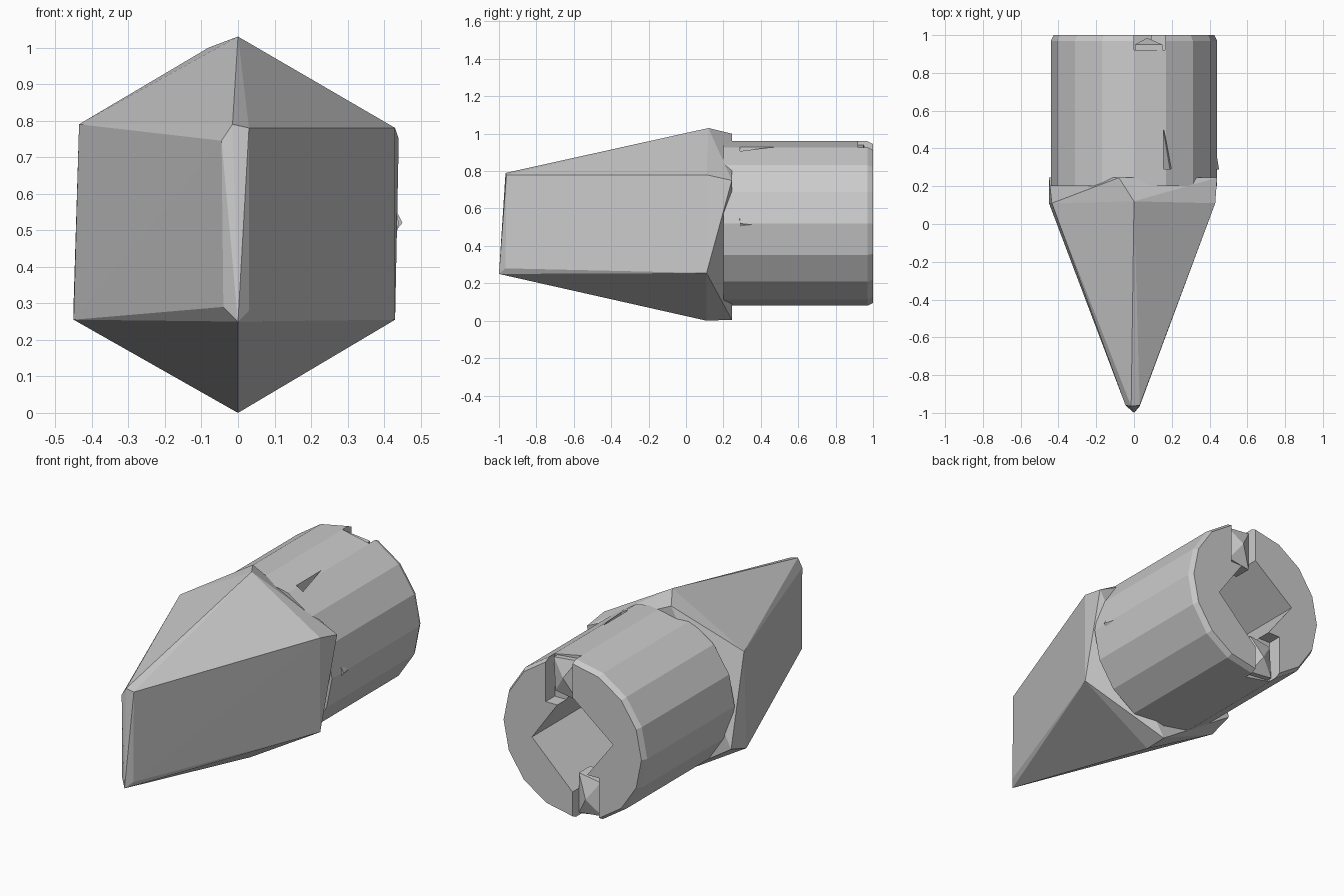
import bpy, bmesh, math

if "Cube" in bpy.data.objects:
    bpy.data.objects.remove(bpy.data.objects["Cube"])


def finish(name, bm):
    bmesh.ops.recalc_face_normals(bm, faces=bm.faces)
    me = bpy.data.meshes.new(name)
    bm.to_mesh(me)
    bm.free()
    ob = bpy.data.objects.new(name, me)
    bpy.context.collection.objects.link(ob)
    return ob


def hull(name, pts):
    """Convex flat-faced solid from corner points."""
    bm = bmesh.new()
    vs = [bm.verts.new(p) for p in pts]
    bmesh.ops.convex_hull(bm, input=vs)
    loose = [v for v in bm.verts if not v.link_faces]
    bmesh.ops.delete(bm, geom=loose, context='VERTS')
    return finish(name, bm)


def prism(name, profile, y0, y1):
    """Convex xz profile stretched along y."""
    return hull(name, [(x, y, z) for y in (y0, y1) for x, z in profile])


def cut(target, cutter):
    cutter.hide_render = True
    cutter.display_type = 'WIRE'
    m = target.modifiers.new(cutter.name, 'BOOLEAN')
    m.operation = 'DIFFERENCE'
    m.solver = 'EXACT'
    m.object = cutter


# Wedge head: narrow leading edge, hexagonal shoulder, uneven rear
hull("wedge_head", [
    (0, -1, 0.25), (-0.015, -0.965, 0.79), (0.03, -0.96, 0.78),
    (0.03, -0.965, 0.28), (-0.04, -0.965, 0.29), (-0.045, -0.96, 0.745),
    (0, 0.12, 1.03), (0.43, 0.11, 0.78), (0.43, 0.11, 0.255),
    (0, 0.11, 0), (-0.45, 0.11, 0.255), (-0.435, 0.11, 0.79),
    (-0.08, 0.245, 1.0), (0.44, 0.245, 0.75), (0, 0.245, 0.005),
    (-0.45, 0.245, 0.3),
])

# Faceted socket barrel with a slightly chamfered rear rim
SIDES, CZ = 16, 0.52
barrel_pts = []
for y, r in ((0.2, 0.44), (0.97, 0.44), (1.0, 0.425)):
    for i in range(SIDES):
        a = math.tau * i / SIDES
        barrel_pts.append((r * math.cos(a), y, CZ + r * math.sin(a)))
barrel = hull("socket_barrel", barrel_pts)

# Diamond shaft hole in the rear
cut(barrel, prism("shaft_hole_cutter",
                  [(0.25, 0.47), (0, 0.23), (-0.25, 0.56), (0.03, 0.78)], 0.3, 1.1))

# Offset rim notches, top and bottom
for s, label in ((1, "top"), (-1, "bottom")):
    prof = [(s * x, CZ + s * z) for x, z in ((0, 0.17), (0.165, 0.17), (0.165, 0.6), (0, 0.6))]
    cut(barrel, prism(label + "_notch_cutter", prof, 0.92, 1.1))
    # Faceted plug partly filling the notch
    pp = [(s * x, CZ + s * z) for x, z in ((0.005, 0.2), (0.14, 0.22), (0.15, 0.405), (0.005, 0.42))]
    hull(label + "_plug", [(x, y, z) for y in (0.85, 0.95) for x, z in pp]
         + [(s * 0.07, 0.985, CZ + s * 0.32)])

# Tapered nick along the top of the barrel
cut(barrel, hull("top_nick_cutter", [
    (0.155, 0.53, 1.0), (0.155, 0.29, 1.0), (0.21, 0.29, 1.0),
    (0.155, 0.5, 0.9), (0.155, 0.29, 0.82), (0.19, 0.29, 0.85)]))

# Small lug on the right side of the barrel
hull("side_lug", [(0.4, 0.28, 0.46), (0.4, 0.28, 0.62), (0.45, 0.29, 0.52),
                  (0.42, 0.47, 0.5), (0.4, 0.47, 0.56)])
